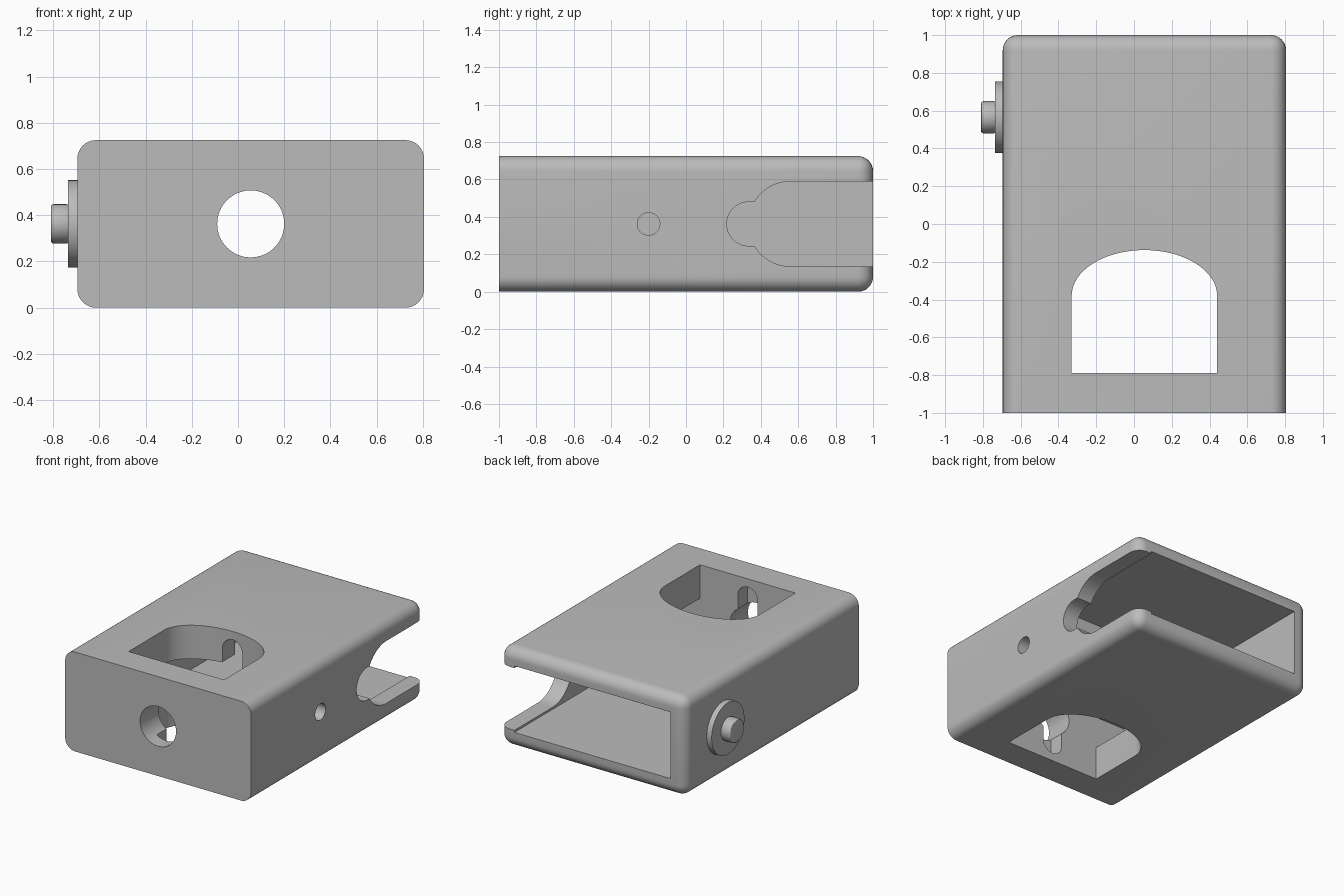
import bpy, bmesh, math
from mathutils import Vector

if "Cube" in bpy.data.objects:
    bpy.data.objects.remove(bpy.data.objects["Cube"], do_unlink=True)

grey = bpy.data.materials.new("plain grey")
grey.use_nodes = True
grey.diffuse_color = (0.5, 0.5, 0.5, 1)
grey.node_tree.nodes["Principled BSDF"].inputs["Base Color"].default_value = (0.5, 0.5, 0.5, 1)

MID_X, MID_Z = 0.055, 0.3625


def make_object(name, bm):
    bmesh.ops.recalc_face_normals(bm, faces=bm.faces)
    mesh = bpy.data.meshes.new(name)
    bm.to_mesh(mesh)
    bm.free()
    mesh.materials.append(grey)
    obj = bpy.data.objects.new(name, mesh)
    bpy.context.collection.objects.link(obj)
    return obj


def box(name, low, high):
    bm = bmesh.new()
    bmesh.ops.create_cube(bm, size=1)
    for v in bm.verts:
        v.co = Vector([h if c > 0 else l for c, l, h in zip(v.co, low, high)])
    return make_object(name, bm)


def prism(name, points, axis, start, end):
    """Extrude a closed 2D outline along x, y or z."""
    bm = bmesh.new()
    verts = []
    for p in points:
        co = list(p)
        co.insert("xyz".index(axis), start)
        verts.append(bm.verts.new(co))
    face = bm.faces.new(verts)
    step = Vector([end - start if a == axis else 0 for a in "xyz"])
    new = bmesh.ops.extrude_face_region(bm, geom=[face])["geom"]
    bmesh.ops.translate(bm, vec=step, verts=[g for g in new if isinstance(g, bmesh.types.BMVert)])
    return make_object(name, bm)


def arc(cx, cy, rx, ry, a0, a1, n=32):
    angles = [math.radians(a0 + (a1 - a0) * i / n) for i in range(n + 1)]
    return [(cx + rx * math.cos(a), cy + ry * math.sin(a)) for a in angles]


def circle(cx, cy, r):
    return arc(cx, cy, r, r, 0, 360, 64)[:-1]


def apply_modifiers(obj):
    bpy.context.view_layer.update()
    graph = bpy.context.evaluated_depsgraph_get()
    mesh = bpy.data.meshes.new_from_object(obj.evaluated_get(graph))
    obj.modifiers.clear()
    obj.data = mesh


def cut(obj, cutter):
    cutter.hide_render = True
    mod = obj.modifiers.new("cut", 'BOOLEAN')
    mod.operation = 'DIFFERENCE'
    mod.solver = 'EXACT'
    mod.object = cutter
    apply_modifiers(obj)
    bpy.data.objects.remove(cutter, do_unlink=True)


def smooth(obj):
    bpy.ops.object.select_all(action='DESELECT')
    obj.select_set(True)
    bpy.context.view_layer.objects.active = obj
    bpy.ops.object.shade_smooth_by_angle(angle=math.radians(30))


# Case: a block rounded everywhere but around the front face
case = box("case", (-0.695, -1, 0), (0.805, 1, 0.725))
bm = bmesh.new()
bm.from_mesh(case.data)
rounded = [e for e in bm.edges if any(v.co.y > 0 for v in e.verts)]
bmesh.ops.bevel(bm, geom=rounded, offset=0.08, segments=8, profile=0.5, affect='EDGES')
bm.to_mesh(case.data)
bm.free()

# Main cavity open at the back, with a shallower space towards the front
cut(case, box("cavity", (-0.575, 0, 0.12), (0.685, 1.2, 0.605)))
cut(case, box("front_space", (-0.575, -0.79, 0.245), (0.685, 0.1, 0.48)))

# Arched window through top and bottom
window = arc(MID_X, -0.38, 0.385, 0.242, 0, 180) + [(-0.33, -0.79), (0.44, -0.79)]
cut(case, prism("window", window, "z", -0.1, 0.9))

# Upright round-ended slot and the front hole
slot = arc(MID_X, 0.585, 0.08, 0.08, 0, 180, 16) + arc(MID_X, 0.14, 0.08, 0.08, 180, 360, 16)
cut(case, prism("slot", slot, "y", -0.9, 0.05))
cut(case, prism("front_hole", circle(MID_X, MID_Z, 0.145), "y", -1.1, 0.05))

# Side opening: wide round-ended cut with a small thumb notch, and a pin hole
opening = arc(0.56, MID_Z, 0.227, 0.227, 90, 149, 14)
opening += arc(0.336, MID_Z, 0.118, 0.118, 90, 270, 24)
opening += arc(0.56, MID_Z, 0.227, 0.227, 211, 270, 14)
opening += [(1.2, MID_Z - 0.227), (1.2, MID_Z + 0.227)]
cut(case, prism("side_opening", opening, "x", 0.6, 0.95))
cut(case, prism("pin_hole", circle(-0.2, MID_Z, 0.06), "x", 0.6, 0.95))
smooth(case)

# Button on the right side
flange = prism("button_flange", circle(0.565, MID_Z, 0.189), "x", -0.695, -0.735)
button = prism("button", circle(0.565, MID_Z, 0.085), "x", -0.73, -0.81)
bevel = button.modifiers.new("soft_rim", 'BEVEL')
bevel.width = 0.012
bevel.segments = 3
bevel.limit_method = 'ANGLE'
apply_modifiers(button)
for part in (flange, button):
    smooth(part)
